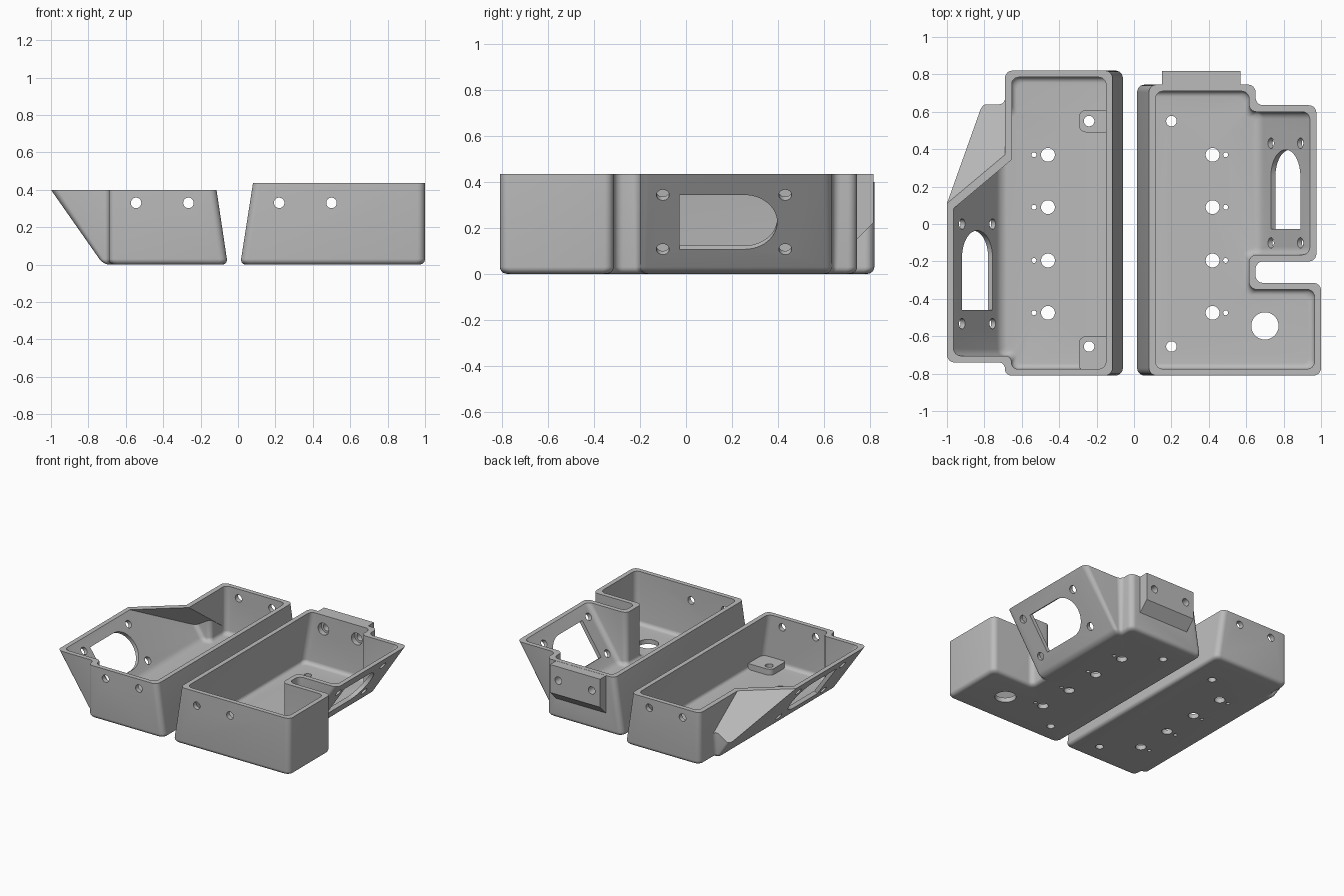
import bpy, bmesh, math
from mathutils import Vector

if "Cube" in bpy.data.objects:
    bpy.data.objects.remove(bpy.data.objects["Cube"])

WALL, FILLET, CORNER = 0.035, 0.03, 0.04
X, Y, Z = Vector((1, 0, 0)), Vector((0, 1, 0)), Vector((0, 0, 1))

grey = bpy.data.materials.new("light_grey_plastic")
grey.diffuse_color = (0.5, 0.5, 0.5, 1)
grey.use_nodes = True
grey.node_tree.nodes["Principled BSDF"].inputs["Base Color"].default_value = grey.diffuse_color


def finish(name, bm):
    bmesh.ops.recalc_face_normals(bm, faces=bm.faces)
    me = bpy.data.meshes.new(name)
    bm.to_mesh(me)
    bm.free()
    me.materials.append(grey)
    ob = bpy.data.objects.new(name, me)
    bpy.context.collection.objects.link(ob)
    return ob


def combine(target, tool, operation='DIFFERENCE'):
    """Apply a boolean and discard the tool object."""
    mod = target.modifiers.new("cut", 'BOOLEAN')
    mod.operation, mod.solver, mod.object = operation, 'EXACT', tool
    bpy.context.view_layer.objects.active = target
    bpy.ops.object.modifier_apply(modifier=mod.name)
    bpy.data.objects.remove(tool)


def ring(outline, h, z, inset, seg=6):
    """Plan outline at height z, inset and with rounded corners."""
    f = z / h
    pts = [Vector((b + (t - b) * f, y)) for t, b, y in outline]
    n = len(pts)
    dirs = [(pts[(i + 1) % n] - pts[i]).normalized() for i in range(n)]
    ins = []
    for i in range(n):
        n0 = Vector((-dirs[i - 1].y, dirs[i - 1].x))
        n1 = Vector((-dirs[i].y, dirs[i].x))
        ins.append(pts[i] + (n0 + n1) * inset)
    out = []
    for i, p in enumerate(ins):
        a, b = ins[i - 1] - p, ins[(i + 1) % n] - p
        r = min(CORNER, 0.48 * a.length, 0.48 * b.length)
        a, b = a.normalized() * r, b.normalized() * r
        for k in range(seg + 1):
            q = math.pi / 2 * k / seg
            c = p + a + b - b * math.cos(q) - a * math.sin(q)
            out.append((c.x, c.y, z))
    return out


def loft(name, outline, h, floor, inset, top, seg=6):
    """Solid with sloped sides and a rounded bottom edge."""
    levels = []
    for k in range(seg + 1):
        q = math.pi / 2 * k / seg
        levels.append((floor + FILLET * (1 - math.cos(q)),
                       inset + FILLET * (1 - math.sin(q))))
    levels.append((top, inset))
    bm = bmesh.new()
    rings = [[bm.verts.new(c) for c in ring(outline, h, z, d)] for z, d in levels]
    for r0, r1 in zip(rings, rings[1:]):
        n = len(r0)
        for i in range(n):
            j = (i + 1) % n
            bm.faces.new((r0[i], r0[j], r1[j], r1[i]))
    bm.faces.new(rings[0][::-1])
    bm.faces.new(rings[-1])
    return finish(name, bm)


def prism(name, profile, origin, u, v, depth):
    """Extrude a 2D profile both ways along u x v."""
    w = u.cross(v).normalized() * depth
    o = Vector(origin)
    bm = bmesh.new()
    lo, hi = [[bm.verts.new(o + u * p + v * q + s * w) for p, q in profile]
              for s in (-1, 1)]
    n = len(profile)
    for i in range(n):
        j = (i + 1) % n
        bm.faces.new((lo[i], lo[j], hi[j], hi[i]))
    bm.faces.new(lo[::-1])
    bm.faces.new(hi)
    return finish(name, bm)


def arc(r, a0=0, a1=2 * math.pi, n=32, cx=0, cy=0):
    return [(cx + r * math.cos(a0 + (a1 - a0) * k / n),
             cy + r * math.sin(a0 + (a1 - a0) * k / n)) for k in range(n)]


def drill(tray, centre, r, u=X, v=Y, depth=0.15):
    combine(tray, prism("drill", arc(r), centre, u, v, depth))


def slope_window(tray, x, y0, z, u):
    """Arched opening with four screw holes, square to the sloped wall."""
    r = 0.142
    arch = [(-r, y0), (r, y0)] + arc(r, 0, math.pi, 24, 0, y0 + 0.283) \
        + [(-r, y0 + 0.283)]
    combine(tray, prism("window", arch, (x, 0, z), u, Y, 0.06))
    for s in (-1, 1):
        for y in (y0 - 0.073, y0 + 0.46):
            c = Vector((x, y, z)) + u * s * r
            drill(tray, c, 0.028, u, Y, 0.06)


def wedge(x_max, shift):
    """Everything above the slanted roof plane, up to x_max."""
    n = Vector((-0.0702, 0.0837, 0.1149)).normalized()
    bm = bmesh.new()
    bmesh.ops.create_cube(bm, size=1)
    for vert in bm.verts:
        c = vert.co
        vert.co = ((x_max if c.x > 0 else -1.4), c.y * 2.4, c.z * 0.8 + 0.3)
    cut = bmesh.ops.bisect_plane(bm, geom=bm.verts[:] + bm.edges[:] + bm.faces[:],
                                 plane_co=Vector((-1, 0.11, 0.4)) + n * shift,
                                 plane_no=n, clear_inner=True)
    edges = [e for e in cut['geom_cut'] if isinstance(e, bmesh.types.BMEdge)]
    bmesh.ops.contextual_create(bm, geom=edges)
    return finish("wedge", bm)


# Outlines: x at the rim, x at the base, y
left_outline = [(-.115, -.055, -.81), (-.115, -.055, .82), (-.69, -.69, .82),
                (-.69, -.69, .64), (-1, -.72, .64), (-1, -.72, -.74),
                (-.69, -.69, -.74), (-.69, -.69, -.81)]
right_outline = [(.08, .012, -.81), (1, 1, -.81), (1, 1, -.315), (.65, .65, -.315),
                 (.65, .65, -.2), (.975, .685, -.2), (.975, .685, .635),
                 (.65, .65, .635), (.65, .65, .745), (.08, .012, .745)]
LH, RH = 0.40, 0.435

# Left tray: shell with slanted roof over the side pod
left = loft("left_tray", left_outline, LH, 0, 0, LH)
cavity = loft("cavity", left_outline, LH, WALL, WALL, LH + 0.05)
combine(cavity, wedge(-0.653, -0.03))
combine(left, wedge(-0.691, 0))
combine(left, cavity)

# Screw bosses on the left floor
for y0, y1, y in ((0.49, 0.61, 0.55), (-0.79, -0.6, -0.655)):
    r = 0.04
    pad = [(-0.085, y0), (-0.085, y1)]
    pad += arc(r, math.pi / 2, math.pi, 8, -0.295 + r, y1 - r)
    pad += arc(r, math.pi, 1.5 * math.pi, 8, -0.295 + r, y0 + r)
    pad.append((-0.295 + r, y0))
    combine(left, prism("boss", pad, (0, 0, 0.05), X, Y, 0.03), 'UNION')
    drill(left, (-0.24, y, 0), 0.028)

# Right tray: shell with a rear tab
right = loft("right_tray", right_outline, RH, 0, 0, RH)
combine(right, loft("cavity", right_outline, RH, WALL, WALL, RH + 0.05))
tab = [(0.725, 0.434), (0.725, 0.13), (0.745, 0.15), (0.817, 0.222), (0.817, 0.434)]
combine(right, prism("tab", tab, (0.36, 0, 0), Y, Z, 0.21), 'UNION')
for x in (0.2,):
    for y in (0.55, -0.655):
        drill(right, (x, y, 0), 0.028)
drill(right, (0.70, -0.545, 0), 0.073)

# Rows of floor holes
for tray, x, small in ((left, -0.46, -0.535), (right, 0.42, 0.49)):
    for y in (0.37, 0.09, -0.195, -0.475):
        drill(tray, (x, y, 0), 0.037)
        drill(tray, (small, y, 0), 0.013)

# Screw holes in the end walls, counterbored behind the tab
for tray, xs in ((left, (-0.545, -0.265)), (right, (0.22, 0.50))):
    for x in xs:
        for y in (-0.8, 0.78):
            drill(tray, (x, y, 0.33), 0.028, X, Z, 0.1)
for x in (0.22, 0.50):
    drill(right, (x, 0.70, 0.33), 0.045, X, Z, 0.05)

# Arched windows in the sloped walls
slope_window(left, -0.85, -0.46, 0.21, Vector((-0.28, 0, 0.4)).normalized())
slope_window(right, 0.82, -0.028, 0.235, Vector((0.29, 0, 0.435)).normalized())

# Smooth rounded edges, keep corners crisp
for tray in (left, right):
    bpy.ops.object.select_all(action='DESELECT')
    tray.select_set(True)
    bpy.context.view_layer.objects.active = tray
    bpy.ops.object.shade_smooth_by_angle(angle=math.radians(30))
